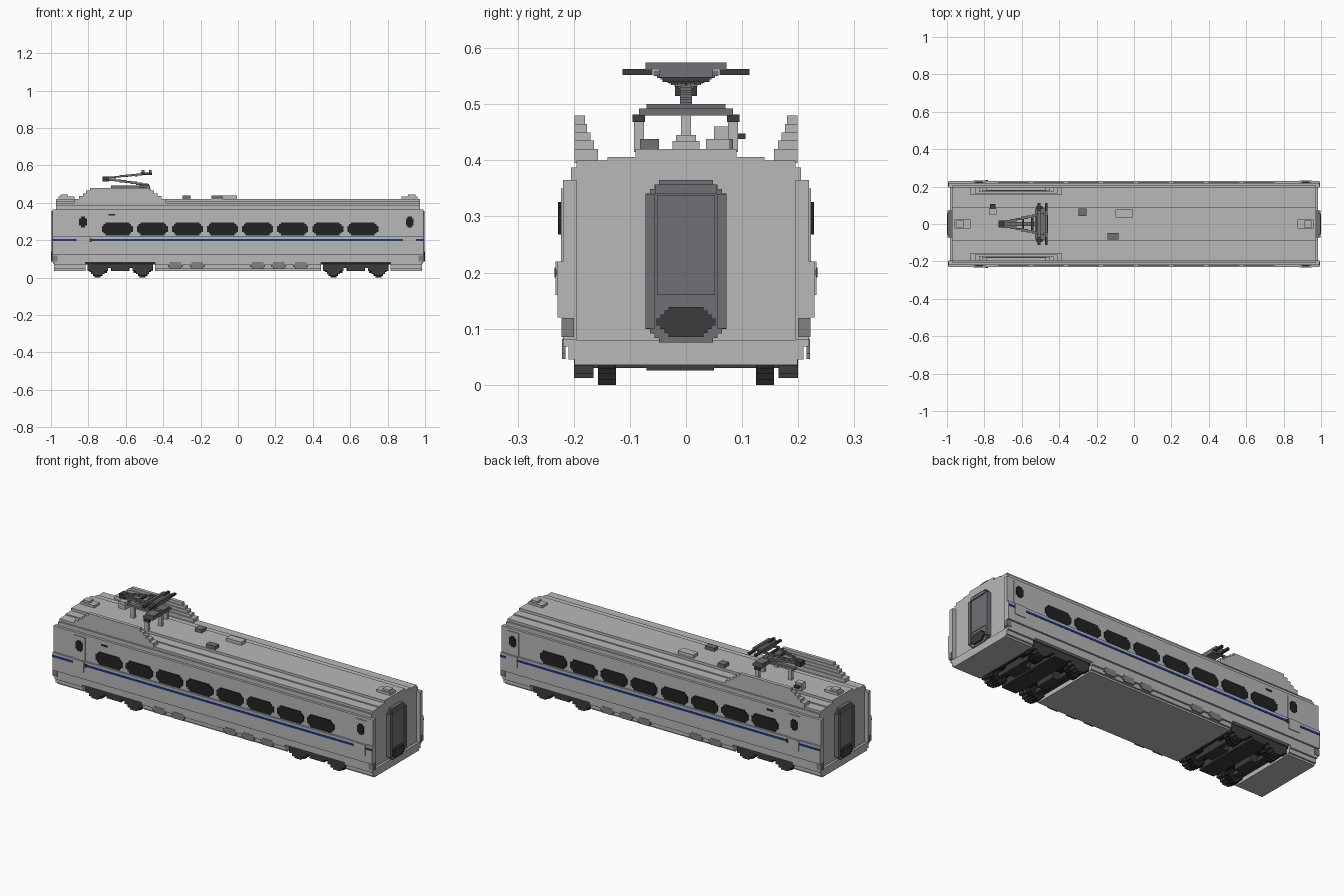
import bpy, bmesh, math
from mathutils import Matrix

cube = bpy.data.objects.get("Cube")
if cube:
    bpy.data.objects.remove(cube)


def material(name, *rgb):
    m = bpy.data.materials.new(name)
    m.use_nodes = True
    m.diffuse_color = (*rgb, 1)
    m.node_tree.nodes["Principled BSDF"].inputs["Base Color"].default_value = (*rgb, 1)
    return m


LIGHT = material("light_grey", .48, .48, .48)
MID = material("mid_grey", .22, .22, .22)
DOOR = material("slate_grey", .165, .165, .18)
DARK = material("charcoal", .045, .045, .045)
BLACK = material("black", .016, .016, .016)
BLUE = material("blue", .01, .04, .28)


def finish(name, bm, mat):
    bmesh.ops.recalc_face_normals(bm, faces=bm.faces)
    me = bpy.data.meshes.new(name)
    bm.to_mesh(me)
    bm.free()
    me.materials.append(mat)
    ob = bpy.data.objects.new(name, me)
    bpy.context.collection.objects.link(ob)
    return ob


def boxes(name, mat, *spans):
    """Each span is x0, x1, y0, y1, z0, z1."""
    bm = bmesh.new()
    for x0, x1, y0, y1, z0, z1 in spans:
        m = Matrix.Translation(((x0 + x1) / 2, (y0 + y1) / 2, (z0 + z1) / 2))
        bmesh.ops.create_cube(bm, size=1, matrix=m @ Matrix.Diagonal((x1 - x0, y1 - y0, z1 - z0, 1)))
    return finish(name, bm, mat)


def prism(name, mat, points, axis, a, b):
    """Extrude a 2D outline along x (points y, z) or along y (points x, z)."""
    bm = bmesh.new()
    put = (lambda u, v: (a, u, v)) if axis == "x" else (lambda u, v: (u, a, v))
    face = bm.faces.new([bm.verts.new(put(u, v)) for u, v in points])
    move = bmesh.ops.extrude_face_region(bm, geom=[face])
    vec = (b - a, 0, 0) if axis == "x" else (0, b - a, 0)
    bmesh.ops.translate(bm, vec=vec, verts=[g for g in move["geom"] if isinstance(g, bmesh.types.BMVert)])
    return finish(name, bm, mat)


def mirrored(half):
    return half + [(-y, z) for y, z in reversed(half)]


def stepped(cx, cz, w, h, steps, s=.0097):
    """Rectangle outline with stair-stepped corners."""
    corner = []
    for i in range(steps + 1):
        corner.append((w / 2 - (steps - i) * s, h / 2 - i * s))
        if i < steps:
            corner.append((w / 2 - (steps - i) * s, h / 2 - (i + 1) * s))
    right = corner + [(x, -z) for x, z in reversed(corner)]
    return [(cx + x, cz + z) for x, z in right + [(-x, -z) for x, z in right]]


def side_plate(name, mat, outline, y, t=.004):
    for s, side in ((-1, "right"), (1, "left")):
        prism(f"{name}_{side}", mat, outline, "y", s * (y - .002), s * (y + t))


# Body shell with stepped flanks and roof
shell = [(.219, .08), (.219, .12), (.229, .12), (.229, .22), (.219, .22), (.219, .365),
         (.205, .365), (.205, .387), (.195, .387), (.195, .4), (.14, .4), (.14, .406),
         (.09, .406), (.09, .42)]
prism("body_shell", LIGHT, mirrored(shell), "x", -.972, .972)

# Skirt, left open above the bogies
skirt = mirrored([(.199, .035), (.199, .045), (.209, .045), (.209, .068), (.219, .068), (.219, .08)])
for name, a, b in (("middle", -.445, .445), ("rear", -.985, -.815), ("front", .815, .985)):
    prism(f"skirt_{name}", LIGHT, skirt, "x", a, b)

# Side walls reaching past the end walls
for s in (-1, 1):
    wall = [(.195, .08), (.219, .08), (.219, .12), (.229, .12), (.229, .22), (.219, .22), (.219, .365), (.195, .365)]
    wall = [(y * s, z) for y, z in wall]
    for e in (-1, 1):
        prism("end_wall_flange", LIGHT, wall, "x", e * .97, e * .992)
        boxes("end_side_marker", MID, (*sorted((e * .966, e * .995)), *sorted((s * .2, s * .222)), .085, .119))

# Windows
for i in range(8):
    side_plate(f"window_{i + 1}", BLACK, stepped(-.645 + i * .1875, .26, .166, .07, 2), .219)

# Side doors with small panes
for n, cx in (("rear", -.828), ("front", .918)):
    side_plate(f"{n}_door_lower", LIGHT, stepped(cx, .19, .068, .06, 0), .229)
    side_plate(f"{n}_door_upper", LIGHT, stepped(cx, .285, .068, .13, 0), .219)
    side_plate(f"{n}_door_pane", BLACK, stepped(cx, .297, .042, .058, 1), .224)
side_plate("door_handle", DARK, stepped(-.788, .2, .014, .018, 0), .23)
side_plate("indicator", BLACK, stepped(-.675, .337, .036, .008, 0), .219)

# Blue waist stripe, broken at the doors
for i, (a, b) in enumerate(((-.992, -.863), (-.793, .883), (.953, .992))):
    side_plate(f"waist_stripe_{i + 1}", BLUE, stepped((a + b) / 2, .2, b - a, .011, 0), .229, .002)

# Skirt vents
for i, cx in enumerate((-.335, -.217, .105, .217, .335)):
    side_plate(f"skirt_vent_{i + 1}", MID, stepped(cx, .064, .08, .036, 1), .217)

# Gangway ends with door panel and coupler
for e, n in ((-1, "rear"), (1, "front")):
    prism(f"{n}_gangway", DOOR, stepped(0, .22, .145, .29, 3, .008), "x", e * .96, e * .99)
    rim = [(-.072, -.055), (.055, .072)]
    for y0, y1 in rim:
        boxes(f"{n}_gangway_rim", DOOR, (*sorted((e * .98, e * .997)), y0, y1, .1, .34))
    boxes(f"{n}_gangway_lintel", DOOR, (*sorted((e * .98, e * .997)), -.055, .055, .34, .357))
    boxes(f"{n}_gangway_door", DOOR, (*sorted((e * .98, e * .993)), -.052, .052, .16, .338))
    prism(f"{n}_coupler", DARK, stepped(0, .112, .105, .054, 3, .007), "x", e * .98, e)
    boxes(f"{n}_coupler_face", BLACK, (*sorted((e * .99, e * 1.0)), -.022, .022, .097, .127))

# Roof fairings either side of the current collector
for s in (-1, 1):
    levels = [(.395, .42, -.875, -.385, .157), (.42, .435, -.85, -.41, .164),
              (.435, .45, -.83, -.43, .17), (.45, .465, -.812, -.448, .176), (.465, .48, -.79, -.47, .18)]
    boxes("roof_fairing", LIGHT, *[(a, b, *sorted((s * y, s * .199)), z0, z1) for z0, z1, a, b, y in levels])

# Roof equipment
for e in (-1, 1):
    boxes("roof_end_box", LIGHT, (*sorted((e * .875, e * .96)), -.024, .024, .415, .434),
          (*sorted((e * .91, e * .95)), -.018, .018, .43, .445))
boxes("roof_hatch", LIGHT, (-.1, -.005, .036, .078, .415, .438))
boxes("roof_unit_left", DOOR, (-.297, -.255, .042, .084, .415, .438))
boxes("roof_unit_right", DOOR, (-.142, -.084, -.082, -.048, .415, .438))
boxes("roof_breaker", LIGHT, (-.775, -.735, .05, .084, .415, .46))
boxes("roof_breaker_cap", DARK, (-.77, -.74, .05, .106, .438, .448))

# Current collector: insulators, base, folded arms and head
boxes("insulators", LIGHT, *[(x, x + .022, y - .009, y + .009, .415, .48)
                             for x, y in ((-.515, -.084), (-.515, .084), (-.49, 0), (-.66, 0))])
boxes("insulator_caps", DARK, *[(-.52, -.488, y - .011, y + .011, .468, .482) for y in (-.084, .084)])
boxes("collector_base", DOOR, (-.53, -.47, -.084, .084, .48, .492), (-.525, -.475, -.07, .07, .492, .5),
      (-.68, -.5, -.011, .011, .48, .492))
N = 8
lower = []
upper = []
for i in range(N):
    t = i / (N - 1)
    x = -.5 - .2 * t
    lower.append((x - .018, x + .018, -.011, .011, .492 + .03 * t, .504 + .03 * t))
    x = -.7 + .2 * t
    for s in (-1, 1):
        y = s * (.008 + .044 * t)
        upper.append((x - .018, x + .018, y - .006, y + .006, .528 + .022 * t, .538 + .022 * t))
boxes("lower_arm", DOOR, *lower)
boxes("upper_arm", DOOR, *upper)
boxes("arm_knuckle", DARK, (-.725, -.69, -.02, .02, .515, .54))
boxes("arm_braces", DARK, (-.6, -.588, -.03, .03, .537, .547), (-.55, -.538, -.042, .042, .54, .552))
boxes("head_bars", DOOR, *[(x, x + .014, -.072, .072, .562, .574) for x in (-.515, -.476)],
      (-.52, -.46, -.048, .048, .548, .563))
boxes("head_horns", DARK, *[(x, x + .014, *sorted((s * .06, s * .113)), .552, .563)
                            for x in (-.515, -.476) for s in (-1, 1)])

# Bogies: frame, axles, motors and wheels
for n, cx in (("rear", -.63), ("front", .63)):
    boxes(f"{n}_bogie_well", BLACK, (cx - .185, cx + .185, -.2, .2, .07, .0815))
    spans = [(cx - .05, cx + .05, -.17, .17, .035, .07)]
    for s in (-1, 1):
        y0, y1 = sorted((s * .165, s * .2))
        spans += [(cx - .175, cx + .175, y0, y1, .05, .074), (cx - .045, cx + .045, y0, y1, .036, .05)]
        for k in (-1, 1):
            x = cx + k * .12
            spans += [(x - .035, x + .035, y0, y1, .02, .06), (x - .02, x + .02, y0, y1, .012, .02),
                      (x - .055, x + .055, y0, y1, .034, .06)]
    for k in (-1, 1):
        x = cx + k * .12
        spans += [(x - .012, x + .012, -.17, .17, .03, .054),
                  (x - .03 - k * .02, x + .03 - k * .02, -.07, .05, .025, .07),
                  (cx + k * .165 - .01, cx + k * .165 + .01, -.17, .17, .05, .07)]
        for s in (-1, 1):
            prism(f"{n}_wheel", BLACK, stepped(x, .04, .09, .08, 3), "y", s * .125, s * .157)
    boxes(f"{n}_bogie_frame", DARK, *spans)
